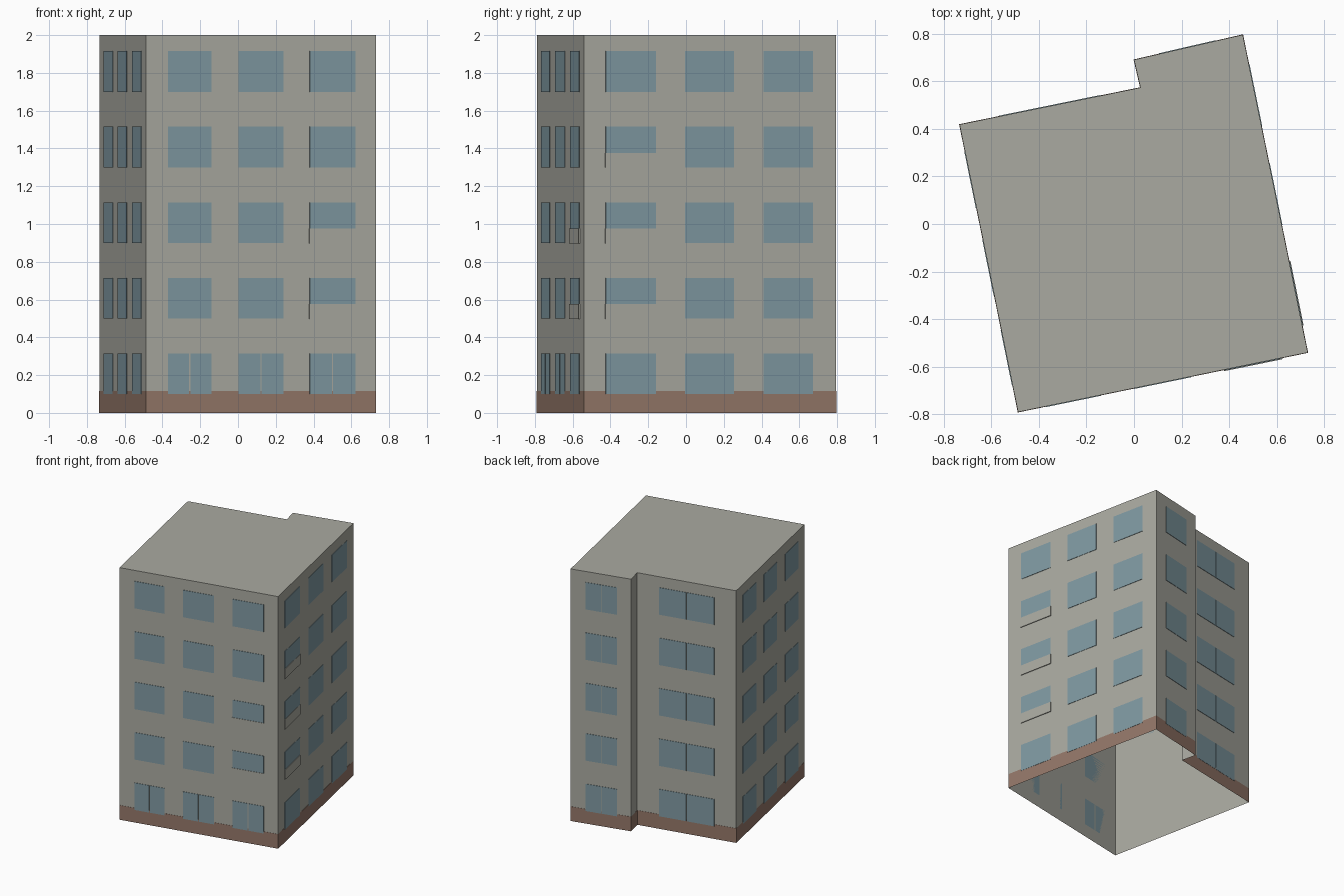
import bpy
import bmesh
from mathutils import Vector

cube = bpy.data.objects.get("Cube")
if cube:
    bpy.data.objects.remove(cube, do_unlink=True)


def make_material(name, rgb):
    mat = bpy.data.materials.new(name)
    mat.use_nodes = True
    mat.diffuse_color = (*rgb, 1)
    mat.node_tree.nodes["Principled BSDF"].inputs["Base Color"].default_value = (*rgb, 1)
    return mat


PLASTER = make_material("grey plaster", (0.40, 0.40, 0.355))
GLASS = make_material("blue glass", (0.215, 0.32, 0.36))
PLINTH = make_material("brown plinth", (0.295, 0.185, 0.14))

# Footprint corners, counter-clockwise from the front left
A, B, C, D, E, F = [Vector(p) for p in (
    (-0.487, -0.79), (0.73, -0.54), (0.457, 0.795),
    (0.0, 0.69), (0.027, 0.573), (-0.733, 0.418))]
FOOTPRINT = [A, B, C, D, E, F]
HEIGHT = 2.0
PLINTH_TOP = 0.115
SILLS = [0.1 + 0.4 * i for i in range(5)]
WINDOW_HEIGHT = 0.215


def outward(p, q):
    d = (q - p).normalized()
    return Vector((d.y, -d.x))


def offset_outline(points, dist):
    """Mitred outward offset of a closed outline."""
    result = []
    for i, p in enumerate(points):
        n1 = outward(points[i - 1], p)
        n2 = outward(p, points[(i + 1) % len(points)])
        result.append(p + (n1 + n2) * dist / (1 + n1.dot(n2)))
    return result


def finish(name, bm, mat):
    mesh = bpy.data.meshes.new(name)
    bm.to_mesh(mesh)
    bm.free()
    mesh.materials.append(mat)
    obj = bpy.data.objects.new(name, mesh)
    bpy.context.collection.objects.link(obj)
    return obj


def ring(bm, outline, z):
    return [bm.verts.new((p.x, p.y, z)) for p in outline]


def bridge(bm, low, high):
    for i in range(len(low)):
        j = (i + 1) % len(low)
        bm.faces.new((low[i], low[j], high[j], high[i]))


def add_plate(bm, p, q, t0, t1, z0, z1, thick):
    """Thin box on the wall p-q, between the fractions t0 and t1."""
    n = outward(p, q) * thick
    a, b = p.lerp(q, t0), p.lerp(q, t1)
    outline = [a, a + n, b + n, b]
    low, high = ring(bm, outline, z0), ring(bm, outline, z1)
    bridge(bm, low, high)
    bm.faces.new(low[::-1])
    bm.faces.new(high)


# Walls and flat roof, open underneath
bm = bmesh.new()
top = ring(bm, FOOTPRINT, HEIGHT)
bridge(bm, ring(bm, FOOTPRINT, 0), top)
bm.faces.new(top)
finish("walls_and_roof", bm, PLASTER)

# Plinth skin around the foot of the walls
bm = bmesh.new()
skin = offset_outline(FOOTPRINT, 0.0015)
low, high = ring(bm, skin, 0), ring(bm, skin, PLINTH_TOP)
bridge(bm, low, high)
bridge(bm, high, ring(bm, FOOTPRINT, PLINTH_TOP))
finish("plinth", bm, PLINTH)

# Windows: wall ends, column spans, floors whose windows have two panes
FRONT = [(0.096, 0.285), (0.402, 0.597), (0.712, 0.91)]
RIGHT = [(0.086, 0.285), (0.401, 0.595), (0.711, 0.908)]
LEFT = [(0.096, 0.29), (0.4, 0.595), (0.715, 0.905)]
ALL = range(5)
WALLS = {
    "front_windows": (A, B, FRONT, [0]),
    "right_windows": (B, C, RIGHT, []),
    "back_wing_windows": (C, D, [(0.25, 0.77)], ALL),
    "back_windows": (E, F, [(0.22, 0.78)], ALL),
    "left_windows": (F, A, LEFT, []),
}
GAP = 0.003
for name, (p, q, columns, split) in WALLS.items():
    bm = bmesh.new()
    for floor, sill in enumerate(SILLS):
        for t0, t1 in columns:
            mid = (t0 + t1) / 2
            panes = [(t0, mid - GAP), (mid + GAP, t1)] if floor in split else [(t0, t1)]
            for s0, s1 in panes:
                add_plate(bm, p, q, s0, s1, sill, sill + WINDOW_HEIGHT, 0.003)
    finish(name, bm, GLASS)

# Parapet panels over the lower part of some windows
for name, p, q, span, floors in (
        ("front_panels", A, B, FRONT[2], (1, 2)),
        ("right_panels", B, C, RIGHT[0], (1, 2, 3))):
    bm = bmesh.new()
    for floor in floors:
        add_plate(bm, p, q, span[0] - 0.002, span[1] + 0.002,
                  SILLS[floor] - 0.002, SILLS[floor] + 0.077, 0.006)
    finish(name, bm, PLASTER)
